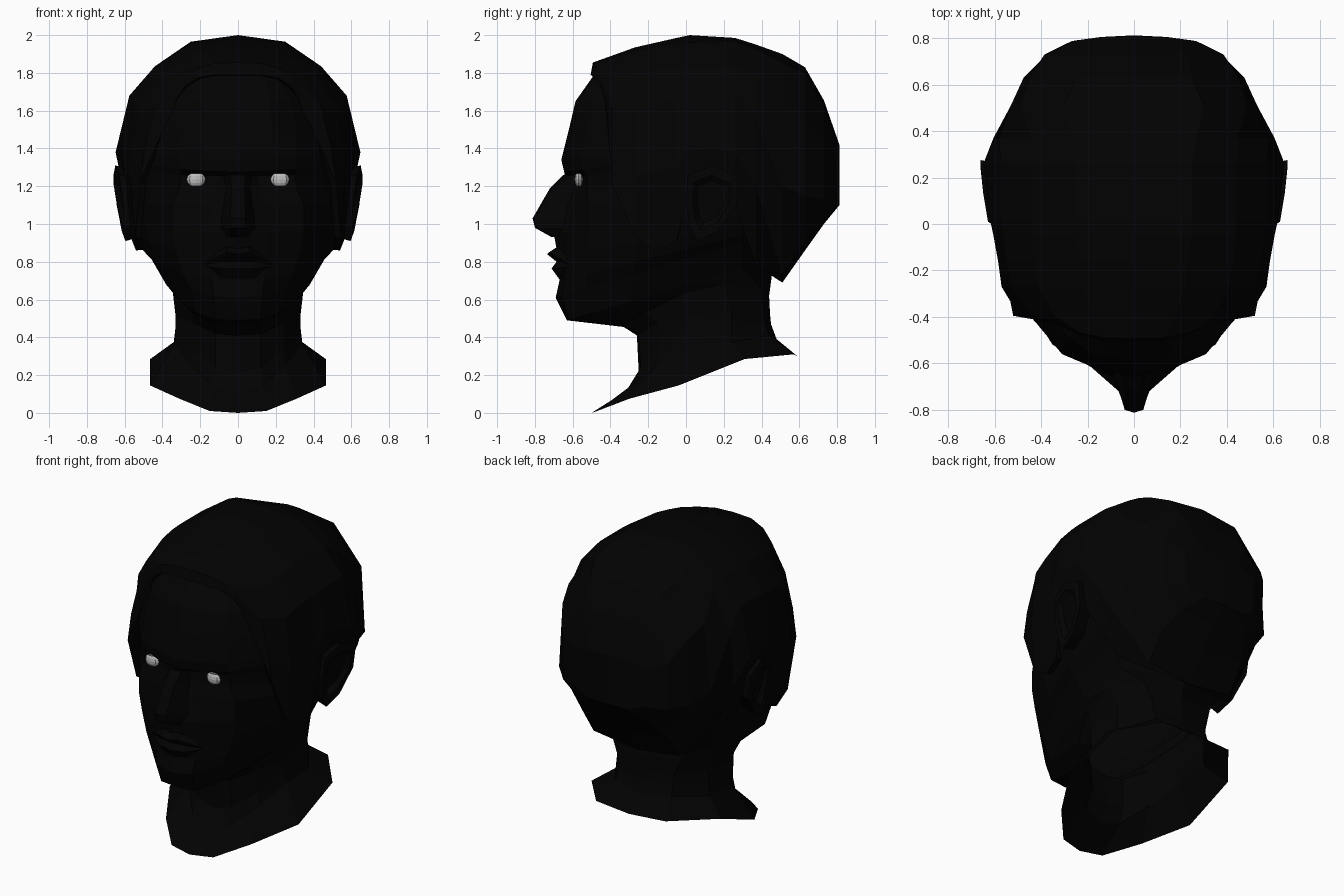
import bpy, bmesh, math


def material(name, value):
    m = bpy.data.materials.new(name)
    m.diffuse_color = (value, value, value, 1)
    return m


BLACK = material("matte_black", 0.0006)
GREY = material("pale_grey", 0.5)


def loft(name, rows, mat, wrap=False, cap=False, thick=0):
    """Skin a list of equal-length point rows, then mirror across x."""
    bm = bmesh.new()
    grid = [[bm.verts.new(p) for p in row] for row in rows]
    n = len(rows[0])
    for lo, hi in zip(grid, grid[1:]):
        for j in range(n if wrap else n - 1):
            k = (j + 1) % n
            bm.faces.new((lo[j], lo[k], hi[k], hi[j]))
    if cap:
        bm.faces.new(grid[-1])
    if wrap:
        bmesh.ops.recalc_face_normals(bm, faces=bm.faces)
    me = bpy.data.meshes.new(name)
    bm.to_mesh(me)
    bm.free()
    me.materials.append(mat)
    ob = bpy.data.objects.new(name, me)
    bpy.context.collection.objects.link(ob)
    ob.modifiers.new("mirror", 'MIRROR').merge_threshold = 0.002
    if thick:
        s = ob.modifiers.new("thickness", 'SOLIDIFY')
        s.thickness, s.offset = thick, -1
    return ob


# Neck: slanted flared collar up to the underside of the jaw
neck = [
    [(0, -.5, 0), (.15, -.47, .01), (.31, -.3, .075), (.465, -.04, .145),
     (.465, .31, .285), (.25, .57, .31), (0, .59, .30)],
    [(0, -.32, .11), (.13, -.28, .14), (.25, -.15, .25), (.34, .02, .36),
     (.34, .24, .375), (.2, .44, .41), (0, .48, .39)],
    [(0, -.25, .21), (.12, -.24, .24), (.24, -.14, .33), (.33, 0, .42),
     (.33, .24, .46), (.2, .42, .47), (0, .45, .47)],
    [(0, -.26, .41), (.12, -.25, .42), (.24, -.15, .48), (.33, 0, .51),
     (.33, .24, .54), (.2, .41, .54), (0, .445, .52)],
    [(0, -.33, .455), (.12, -.33, .46), (.24, -.22, .53), (.34, -.02, .63),
     (.35, .2, .68), (.25, .4, .66), (0, .44, .62)],
]

# Face: height, backward rise, then half outline (x, y) from the centre line
lower_face = [
    (.49, .3, (0, -.63), (.12, -.62), (.22, -.5), (.30, -.3), (.38, 0)),
    (.61, .3, (0, -.69), (.13, -.66), (.25, -.53), (.38, -.28), (.46, 0)),
    (.70, .25, (0, -.67), (.14, -.64), (.29, -.53), (.43, -.27), (.51, 0)),
    (.84, .15, (0, -.68), (.16, -.63), (.33, -.52), (.47, -.27), (.54, 0)),
    (.95, .1, (0, -.70), (.16, -.63), (.35, -.52), (.49, -.25), (.57, 0)),
    (1.10, 0, (0, -.66), (.13, -.60), (.35, -.52), (.49, -.30), (.58, 0)),
]
upper_face = [
    (1.19, 0, (0, -.64), (.11, -.565), (.31, -.525), (.46, -.35), (.59, 0)),
    (1.25, .08, (0, -.64), (.11, -.56), (.30, -.525), (.44, -.40), (.59, 0)),
    (1.275, .15, (0, -.645), (.15, -.615), (.31, -.55), (.44, -.405), (.59, 0)),
    (1.34, .1, (0, -.66), (.18, -.615), (.31, -.56), (.43, -.415), (.58, 0)),
    (1.50, 0, (0, -.62), (.18, -.60), (.31, -.52), (.42, -.38), (.56, 0)),
    (1.65, 0, (0, -.585), (.17, -.565), (.28, -.49), (.37, -.36), (.5, 0)),
    (1.785, 0, (0, -.49), (.14, -.48), (.21, -.42), (.3, -.3), (.4, 0)),
]
rows = list(neck)
for z, rise, *pts in lower_face + upper_face:
    pts = pts + [(pts[-1][0] * .93, .3), (0, .46)]
    rows.append([(x, y, z + rise * (min(y, .3) - pts[0][1])) for x, y in pts])
loft("head_and_neck", rows, BLACK, cap=True)

# Nose
nose = [
    (.93, (0, -.71), (.04, -.70), (.09, -.62)),
    (.98, (0, -.80), (.04, -.79), (.10, -.63)),
    (1.03, (0, -.812), (.04, -.80), (.10, -.60)),
    (1.19, (0, -.72), (.035, -.71), (.07, -.57)),
    (1.26, (0, -.65), (.04, -.64), (.08, -.57)),
]
loft("nose", [[(x, y, z) for x, y in p] for z, *p in nose], BLACK)

# Lips
lips = [
    [(0, -.665, .70), (.08, -.65, .71), (.14, -.61, .75)],
    [(0, -.712, .765), (.09, -.69, .765), (.17, -.622, .775)],
    [(0, -.685, .80), (.08, -.67, .80), (.18, -.62, .785)],
    [(0, -.735, .84), (.06, -.725, .85), (.18, -.62, .79)],
    [(0, -.695, .87), (.06, -.68, .88), (.17, -.61, .81)],
]
loft("lips", lips, BLACK)

# Hair: raised front lip, then cross-sections (y, then x and z from the
# parting down to the hairline)
hair_lip = [
    [(0, -.505, 1.79), (.12, -.505, 1.79), (.21, -.485, 1.775),
     (.28, -.455, 1.73), (.325, -.43, 1.66), (.375, -.41, 1.48)],
    [(0, -.493, 1.855), (.13, -.49, 1.85), (.23, -.47, 1.82),
     (.30, -.445, 1.76), (.35, -.425, 1.68), (.40, -.41, 1.49)],
]
front_hair = [
    (-.395, (0, 1.89), (.18, 1.88), (.34, 1.79), (.44, 1.62), (.495, 1.4), (.52, 1.22)),
    (-.27, (0, 1.935), (.22, 1.915), (.41, 1.79), (.53, 1.60), (.57, 1.25), (.545, .93)),
    (-.16, (0, 1.96), (.23, 1.94), (.43, 1.82), (.55, 1.64), (.585, 1.28), (.54, .86)),
    (-.05, (0, 1.985), (.25, 1.955), (.44, 1.83), (.565, 1.66), (.605, 1.3), (.56, .91)),
    (.02, (0, 2.0), (.25, 1.96), (.44, 1.835), (.575, 1.68), (.62, 1.42), (.585, 1.2)),
]
back_hair = [
    (.26, (0, 1.985), (.25, 1.965), (.44, 1.835), (.575, 1.68), (.648, 1.38), (.59, 1.1)),
    (.37, (0, 1.95), (.27, 1.925), (.45, 1.78), (.58, 1.55), (.605, 1.2), (.42, .78)),
    (.51, (0, 1.9), (.3, 1.855), (.49, 1.64), (.53, 1.2), (.31, .73), (0, .69)),
    (.63, (0, 1.83), (.25, 1.8), (.45, 1.57), (.475, 1.15), (.30, .90), (0, .86)),
    (.73, (0, 1.655), (.22, 1.63), (.385, 1.44), (.375, 1.13), (.24, 1.02), (0, 1.0)),
    (.812, (0, 1.42), (.14, 1.42), (.27, 1.39), (.25, 1.14), (.14, 1.1), (0, 1.1)),
]
rows = hair_lip + [[(x, y - (.35 * x * x if y > .8 else 0), z) for x, z in p]
                   for y, *p in front_hair + back_hair]
loft("hair", rows, BLACK, cap=True, thick=.035)

# Ears: rimmed outline with a sunken middle
outline = [(.02, .98), (.0, 1.12), (.01, 1.26), (.14, 1.31), (.275, 1.255),
           (.27, 1.1), (.17, .96), (.06, .91)]


def ear_ring(scale, depth):
    cy, cz = .13, 1.12
    return [(.59 + .12 * y + .11 * (z - .92) - depth,
             cy + (y - cy) * scale, cz + (z - cz) * scale) for y, z in outline]


loft("ear", [ear_ring(.85, .12), ear_ring(1, 0), ear_ring(.72, 0),
             ear_ring(.55, .025)], BLACK, wrap=True, cap=True)

# Eyes: small squashed faceted balls
eye = [[(.222 + .05 * math.sin(a) * math.cos(b), -.568 + .022 * math.sin(a) * math.sin(b),
         1.235 + .04 * math.cos(a)) for b in (i * math.tau / 8 for i in range(8))]
       for a in (.6, 1.1, 1.57, 2.04, 2.54)]
loft("eye", eye, GREY, wrap=True, cap=True)
